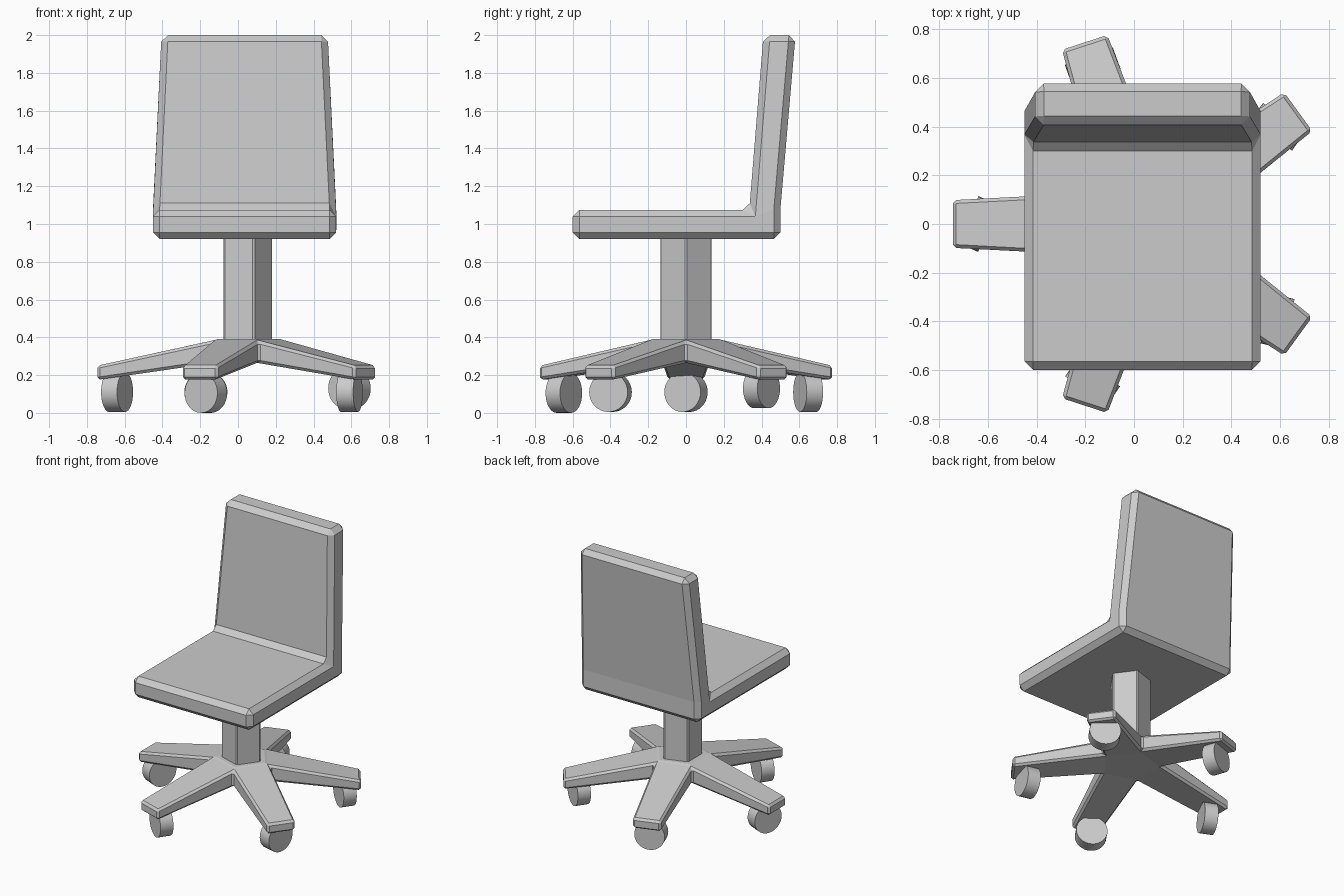
import bpy, bmesh
from math import sin, cos, radians
from mathutils import Matrix, Vector

if "Cube" in bpy.data.objects:
    bpy.data.objects.remove(bpy.data.objects["Cube"])

CX = 0.04  # shared centre of seat, column and base


def make(name, verts, faces, bevel=0.0, angle=20):
    bm = bmesh.new()
    vs = [bm.verts.new(v) for v in verts]
    for f in faces:
        bm.faces.new([vs[i] for i in f])
    bmesh.ops.recalc_face_normals(bm, faces=bm.faces)
    me = bpy.data.meshes.new(name)
    bm.to_mesh(me)
    bm.free()
    ob = bpy.data.objects.new(name, me)
    bpy.context.collection.objects.link(ob)
    if bevel:
        m = ob.modifiers.new("chamfer", 'BEVEL')
        m.width = bevel
        m.segments = 1
        m.limit_method = 'ANGLE'
        m.angle_limit = radians(angle)
    return ob


def polar(r, deg, z):
    return (CX + r * cos(radians(deg)), r * sin(radians(deg)), z)


# Seat and backrest: one L-shaped profile (y, z, half width), chamfered
profile = [(-.6, .92, .485), (.33, .92, .485), (.5, .92, .485), (.5, 1.08, .485),
           (.58, 2.0, .44), (.41, 2.0, .44), (.335, 1.075, .485), (-.6, 1.075, .485)]
n = len(profile)
verts = [(0.035 + s * w, y, z) for s in (-1, 1) for y, z, w in profile]
faces = [(i, (i + 1) % n, (i + 1) % n + n, i + n) for i in range(n)]
for q in ((0, 1, 6, 7), (1, 2, 3, 6), (6, 3, 4, 5)):
    faces += [q, tuple(i + n for i in q)]
make("seat_and_back", verts, faces, 0.035)

# Pentagonal column
verts = [polar(.145, 72 * k, z) for z in (.36, .94) for k in range(5)]
faces = [(k, (k + 1) % 5, (k + 1) % 5 + 5, k + 5) for k in range(5)]
faces += [tuple(range(5)), tuple(range(5, 10))]
make("column", verts, faces, 0.008)

# Five-legged star base: hub ring, valleys between legs, leg tips
verts, faces = [], []
for k in range(5):
    a = 72 * k
    leg = Matrix.Rotation(radians(a + 36), 3, 'Z')
    verts += [polar(.18, a, .392), polar(.22, a, .38), polar(.22, a, .265)]
    for y, z in ((-.098, .25), (.098, .25), (.098, .175), (-.098, .175)):
        p = leg @ Vector((.785, y, z))
        verts.append((p.x + CX, p.y, p.z))
    b, c = 7 * k, 7 * ((k + 1) % 5)
    t0, t1, u1, u0 = b + 3, b + 4, b + 5, b + 6
    faces += [(b, b + 1, c + 1, c), (b + 1, t0, t1, c + 1), (t0, u0, u1, t1),
              (b + 1, b + 2, u0, t0), (c + 1, t1, u1, c + 2), (b + 2, c + 2, u1, u0)]
faces += [tuple(7 * k for k in range(5)), tuple(7 * k + 2 for k in range(5))]
make("star_base", verts, faces, 0.014, 25)

# Caster wheels, each swivelled its own way: leg angle, axle angle, height
for i, (a, axle, z) in enumerate(((36, 55, .13), (108, 110, .11), (180, 156, .11),
                                  (252, 236, .105), (324, 346, .11))):
    bpy.ops.mesh.primitive_cylinder_add(vertices=32, radius=.105, depth=.092,
                                        location=polar(.68, a, z),
                                        rotation=(0, radians(90), radians(axle)))
    bpy.context.object.name = f"caster_wheel_{i + 1}"
    bpy.ops.object.shade_smooth_by_angle(angle=radians(30))
